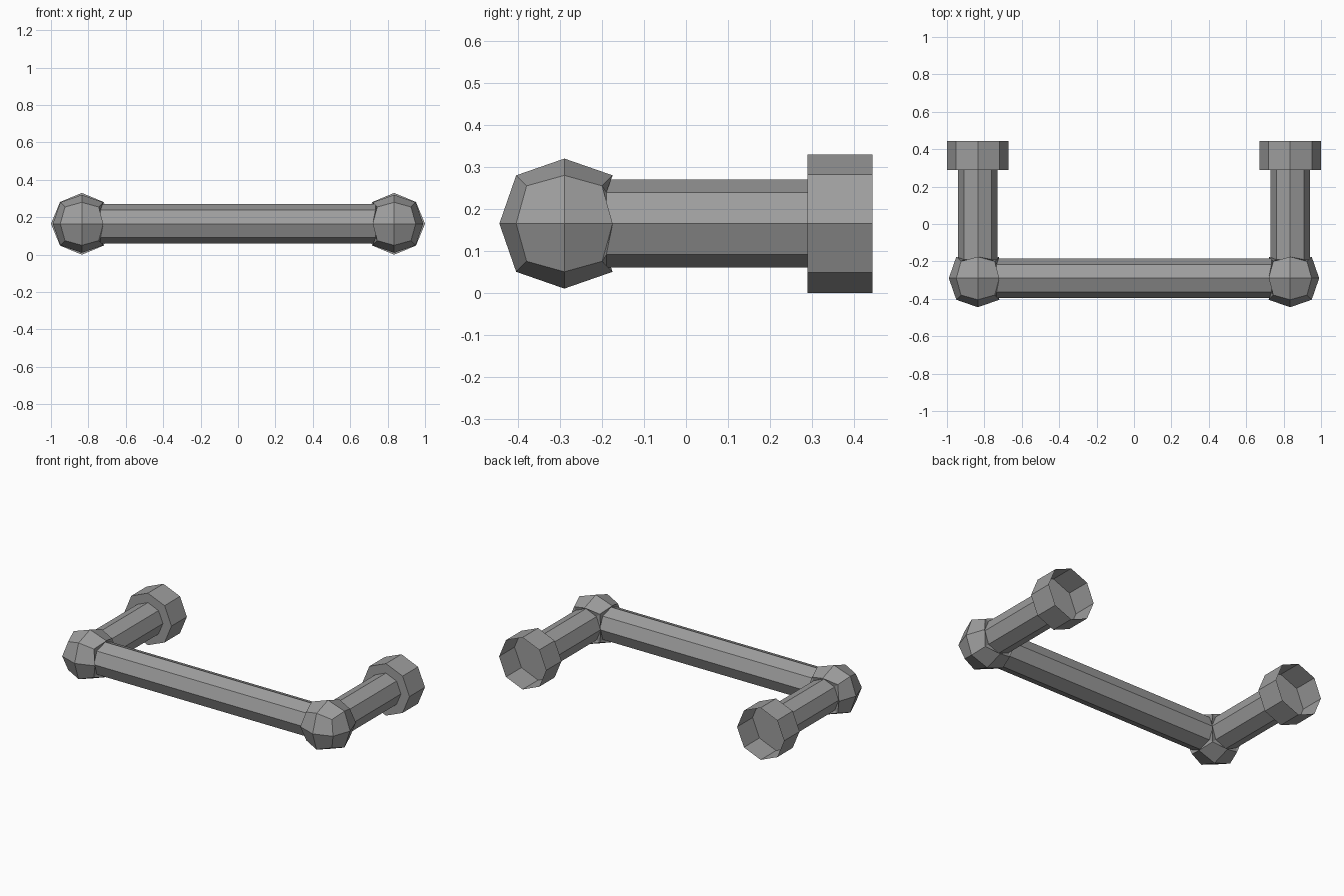
import bpy, bmesh, math
from mathutils import Vector, Matrix

if "Cube" in bpy.data.objects:
    bpy.data.objects.remove(bpy.data.objects["Cube"])

CX, CY, CZ = 0.835, -0.29, 0.165      # centre of the corner joint
BAR_R, CUP_R, LIP = 0.105, 0.165, 0.10

steel = bpy.data.materials.new("grey metal")
steel.diffuse_color = (0.34, 0.34, 0.34, 1)
steel.use_nodes = True
steel.node_tree.nodes["Principled BSDF"].inputs["Base Color"].default_value = steel.diffuse_color


def finish(name, bm):
    bmesh.ops.recalc_face_normals(bm, faces=bm.faces)
    me = bpy.data.meshes.new(name)
    bm.to_mesh(me)
    bm.free()
    me.materials.append(steel)
    ob = bpy.data.objects.new(name, me)
    bpy.context.collection.objects.link(ob)
    return ob


def tube(name, start, end, radius, floor=False):
    """Octagonal tube with a corner pointing up; optional floor at its start."""
    bm = bmesh.new()
    start, end = Vector(start), Vector(end)
    rot = (end - start).to_track_quat('Z', 'Y').to_matrix().to_4x4()
    bmesh.ops.create_circle(bm, cap_ends=floor, segments=8, radius=radius,
                            matrix=Matrix.Translation(start) @ rot)
    ring = bmesh.ops.extrude_edge_only(bm, edges=bm.edges[:])["geom"]
    bmesh.ops.translate(bm, vec=end - start,
                        verts=[g for g in ring if isinstance(g, bmesh.types.BMVert)])
    return finish(name, bm)


def joint(name, side):
    """Faceted ball, opened towards the arm and the rail with a narrow collar."""
    bm = bmesh.new()
    bmesh.ops.create_cube(bm, size=2)
    bmesh.ops.subdivide_edges(bm, edges=bm.edges[:], cuts=1, use_grid_fill=True)
    for v in bm.verts:
        n = sum(abs(c) > 0.5 for c in v.co)
        v.co *= {1: 0.155, 2: 0.115, 3: 0.09}[n]
    for d in (Vector((0, 1, 0)), Vector((-side, 0, 0))):
        pole = max(bm.verts, key=lambda v: v.co.dot(d))
        rim = [e for f in pole.link_faces for e in f.edges if pole not in e.verts]
        bmesh.ops.delete(bm, geom=[pole], context='VERTS')
        new = bmesh.ops.extrude_edge_only(bm, edges=rim)["geom"]
        for v in new:
            if isinstance(v, bmesh.types.BMVert):
                flat = v.co - d * v.co.dot(d)
                v.co = flat.normalized() * BAR_R + d * LIP
    bmesh.ops.translate(bm, vec=(side * CX, CY, CZ), verts=bm.verts)
    return finish(name, bm)


# Long front rail
tube("rail", (-CX + LIP, CY, CZ), (CX - LIP, CY, CZ), BAR_R)

# Corner balls, arms and open wall cups on both sides
for side, label in ((-1, "left"), (1, "right")):
    x = side * CX
    joint(label + "_corner_joint", side)
    tube(label + "_arm", (x, CY + LIP, CZ), (x, 0.29, CZ), BAR_R)
    tube(label + "_wall_cup", (x, 0.29, CZ), (x, 0.445, CZ), CUP_R, floor=True)
